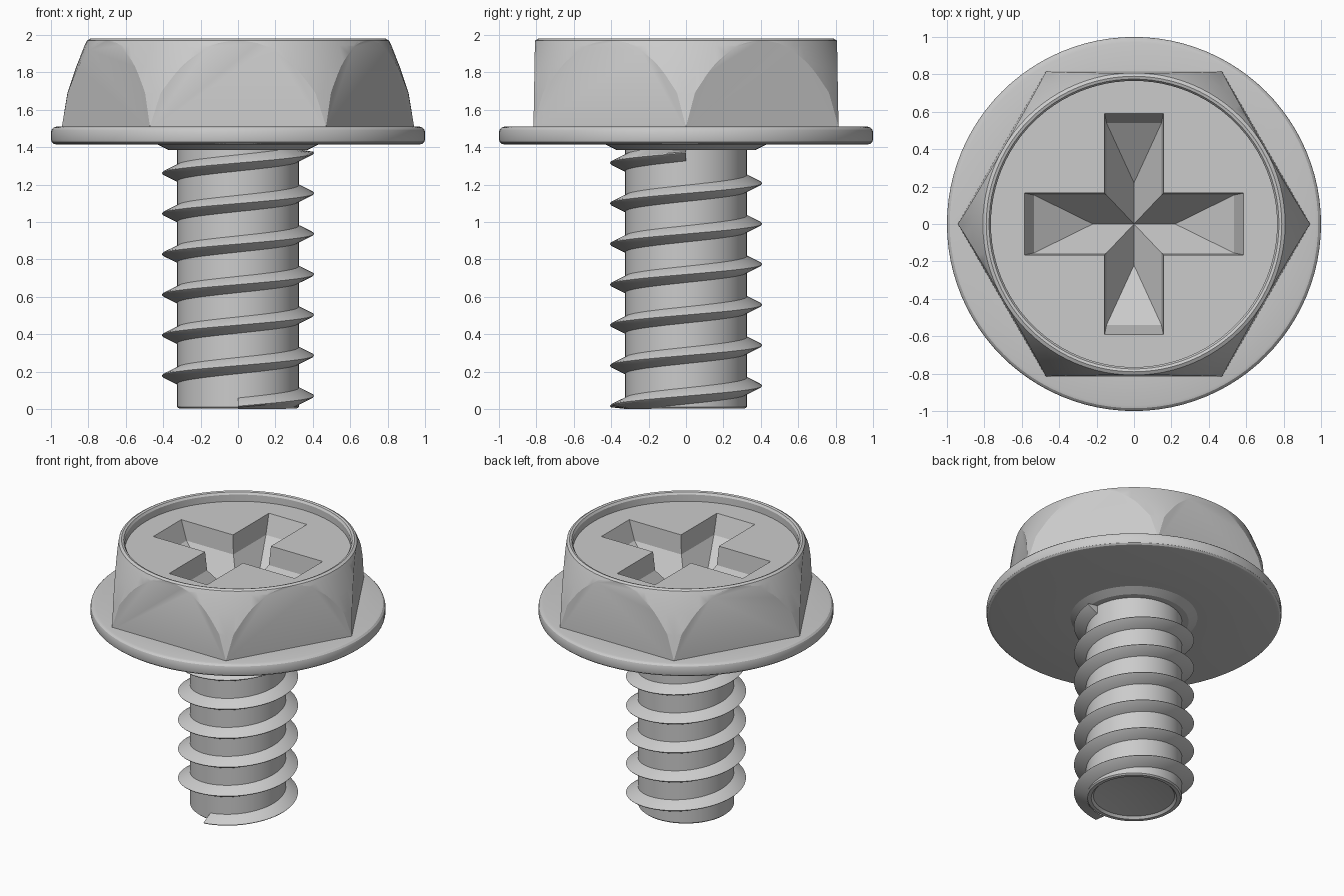
import bpy, bmesh, math
from math import pi, cos, sin

if "Cube" in bpy.data.objects:
    bpy.data.objects.remove(bpy.data.objects["Cube"])


def finish(name, bm, smooth=True):
    bmesh.ops.remove_doubles(bm, verts=bm.verts, dist=1e-5)
    bmesh.ops.recalc_face_normals(bm, faces=bm.faces)
    me = bpy.data.meshes.new(name)
    bm.to_mesh(me)
    bm.free()
    ob = bpy.data.objects.new(name, me)
    bpy.context.collection.objects.link(ob)
    if smooth:
        shade(ob)
    return ob


def shade(ob):
    bpy.ops.object.select_all(action='DESELECT')
    ob.select_set(True)
    bpy.context.view_layer.objects.active = ob
    bpy.ops.object.shade_smooth_by_angle(angle=math.radians(25))


def lathe(name, profile, steps=96, smooth=True):
    bm = bmesh.new()
    vs = [bm.verts.new((r, 0, z)) for r, z in profile]
    es = [bm.edges.new(p) for p in zip(vs, vs[1:])]
    bmesh.ops.spin(bm, geom=vs + es, cent=(0, 0, 0), axis=(0, 0, 1),
                   angle=2 * pi, steps=steps, use_merge=False)
    return finish(name, bm, smooth)


def hull(name, points):
    bm = bmesh.new()
    for p in points:
        bm.verts.new(p)
    res = bmesh.ops.convex_hull(bm, input=bm.verts)
    return finish(name, bm, False)


def boolean(ob, tool, op):
    m = ob.modifiers.new(op, 'BOOLEAN')
    m.object, m.operation, m.solver = tool, op, 'EXACT'
    tool.hide_render = True


FLOOR = 1.91

# Hex head: hexagonal prism trimmed by a rounded, dished turning
head = hull("hex_head", [(r * cos(k * pi / 3), r * sin(k * pi / 3), z)
                         for r, z in ((0.942, 1.49), (0.93, 2.1)) for k in range(6)])
trim = lathe("head_trim", [(0, 1.45), (0.96, 1.45), (0.94, 1.52), (0.912, 1.69),
                           (0.865, 1.83), (0.82, 1.945), (0.808, 1.97), (0.79, 1.98),
                           (0.775, 1.975), (0.765, 1.96), (0.765, FLOOR), (0, FLOOR)], smooth=False)
boolean(head, trim, 'INTERSECT')

# Cross drive recess: two tapered troughs at right angles
tools = [trim]
for i, (length, half) in enumerate(((0.585, 0.165), (0.59, 0.157))):
    pts = []
    for l, w, d in ((length + 0.005, half + 0.002, -0.06), (length, half, 0),
                    (length - 0.05, half - 0.01, 0.14), (0.22, 0, 0.37)):
        pts += [(sx * l, sy * w, FLOOR - d) for sx in (1, -1)
                for sy in ((1, -1) if w else (1,))]
    if i:
        pts = [(-y, x, z) for x, y, z in pts]
    tool = hull("cross_tool_%d" % i, pts)
    boolean(head, tool, 'DIFFERENCE')
    tools.append(tool)

# Bake the cuts and open the hidden underside of the head
bpy.context.view_layer.update()
dg = bpy.context.evaluated_depsgraph_get()
baked = bpy.data.meshes.new_from_object(head.evaluated_get(dg))
head.modifiers.clear()
head.data = baked
for t in tools:
    bpy.data.objects.remove(t)
bm = bmesh.new()
bm.from_mesh(baked)
under = [f for f in bm.faces if all(v.co.z < 1.495 for v in f.verts)]
bmesh.ops.delete(bm, geom=under, context='FACES')
bm.to_mesh(baked)
bm.free()
shade(head)

# Flange, collar and shank turned as one profile
lathe("flange_and_shank", [
    (0.78, 1.51), (0.97, 1.51), (0.985, 1.506), (0.996, 1.495), (1.0, 1.48),
    (1.0, 1.44), (0.996, 1.427), (0.985, 1.418), (0.97, 1.415),
    (0.43, 1.415), (0.39, 1.395), (0.37, 1.385), (0.325, 1.385),
    (0.325, 0.012), (0.315, 0.003), (0.29, 0.003), (0.275, 0.02), (0, 0.06)])

# Helical thread, right handed, six and a quarter turns
PITCH, PER_TURN = 0.2167, 64
section = [(0.318, -0.047), (0.402, -0.006), (0.407, 0), (0.402, 0.006), (0.318, 0.047)]
bm = bmesh.new()
rings = []
for i in range(-PER_TURN // 4, 6 * PER_TURN + 1):
    a = 2 * pi * i / PER_TURN
    zc = 0.07 + PITCH * i / PER_TURN
    rings.append([bm.verts.new((r * cos(a), r * sin(a), min(max(zc + dz, 0), 1.39)))
                  for r, dz in section])
for p, q in zip(rings, rings[1:]):
    for j in range(len(section) - 1):
        bm.faces.new((p[j], q[j], q[j + 1], p[j + 1]))
bm.faces.new(rings[0])
bm.faces.new(rings[-1])
finish("thread", bm)
